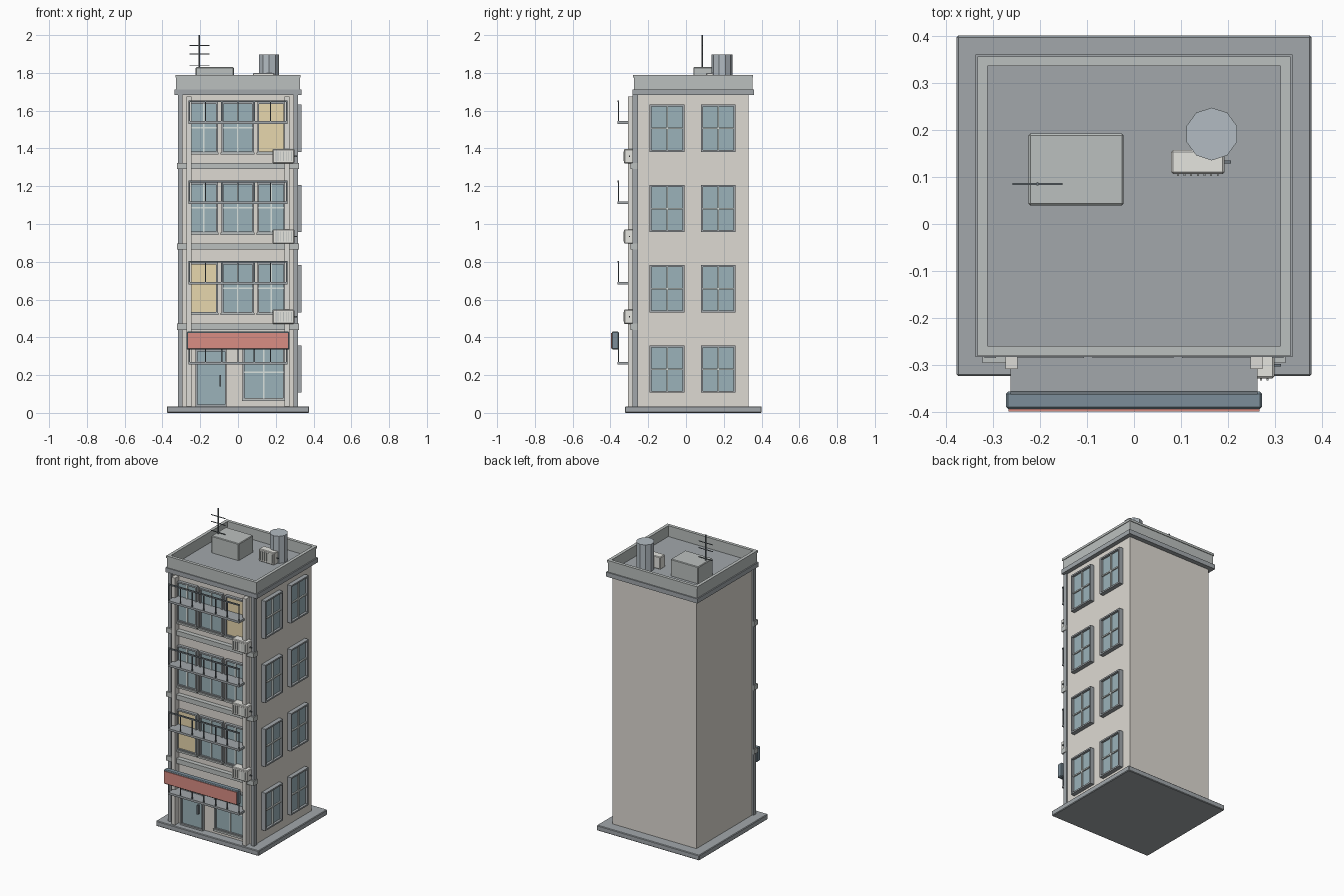
import bpy, bmesh, math
from mathutils import Matrix, Vector

if "Cube" in bpy.data.objects:
    bpy.data.objects.remove(bpy.data.objects["Cube"])

FRONT, SIDE = -0.265, 0.308      # wall planes
STOREY = 0.425

COLORS = {
    "wall": (0.73, 0.70, 0.65), "concrete": (0.50, 0.53, 0.52), "slab": (0.36, 0.39, 0.41),
    "trim": (0.72, 0.71, 0.67), "metal": (0.16, 0.19, 0.21), "glass": (0.33, 0.45, 0.49),
    "lit": (0.80, 0.68, 0.42), "bar": (0.70, 0.76, 0.74), "red": (0.70, 0.27, 0.23),
    "white": (0.78, 0.78, 0.74), "tank": (0.45, 0.50, 0.54), "sign": (0.20, 0.27, 0.32)}
MATS = {}
for key, rgb in COLORS.items():
    MATS[key] = bpy.data.materials.new(key)
    MATS[key].diffuse_color = (*rgb, 1)


def finish(name, bm, mat, bevel=0):
    mesh = bpy.data.meshes.new(name)
    bm.to_mesh(mesh)
    bm.free()
    mesh.materials.append(MATS[mat])
    ob = bpy.data.objects.new(name, mesh)
    bpy.context.collection.objects.link(ob)
    if bevel:
        mod = ob.modifiers.new("bevel", 'BEVEL')
        mod.width, mod.segments = bevel, 1
    return ob


def boxes(name, items, mat, bevel=0):
    """One object from boxes given as (x0, x1, y0, y1, z0, z1)."""
    bm = bmesh.new()
    for b in items:
        lo, hi = Vector(b[0::2]), Vector(b[1::2])
        m = Matrix.Translation((lo + hi) / 2) @ Matrix.Diagonal((*(hi - lo), 1))
        bmesh.ops.create_cube(bm, size=1, matrix=m)
    return finish(name, bm, mat, bevel)


def cylinder(name, x, y, z0, z1, r, sides, mat):
    bm = bmesh.new()
    bmesh.ops.create_cone(bm, cap_ends=True, segments=sides, radius1=r, radius2=r, depth=z1 - z0,
                          matrix=Matrix.Translation((x, y, (z0 + z1) / 2)))
    return finish(name, bm, mat)


def ring(x0, x1, y0, y1, z0, z1, t):
    """Four walls of thickness t around a rectangle."""
    return [(x0, x1, y0, y0 + t, z0, z1), (x0, x1, y1 - t, y1, z0, z1),
            (x0, x0 + t, y0 + t, y1 - t, z0, z1), (x1 - t, x1, y0 + t, y1 - t, z0, z1)]


def on_front(u0, u1, d0, d1, z0, z1):
    return (u0, u1, FRONT - d1, FRONT - d0, z0, z1)


def on_side(u0, u1, d0, d1, z0, z1):
    return (SIDE + d0, SIDE + d1, u0, u1, z0, z1)


def window(name, place, u0, u1, z0, z1, glass="glass", depth=0.02, cross=True):
    t, e = 0.01, 0.006
    boxes(name + "_frame", [
        place(u0, u0 + t, -e, depth, z0, z1), place(u1 - t, u1, -e, depth, z0, z1),
        place(u0 + t, u1 - t, -e, depth, z0, z0 + t), place(u0 + t, u1 - t, -e, depth, z1 - t, z1)], "slab")
    boxes(name + "_pane", [place(u0 + t, u1 - t, -e, depth * 0.45, z0 + t, z1 - t)], glass)
    if cross:
        um, zm = (u0 + u1) / 2, (z0 + z1) / 2
        boxes(name + "_bars", [
            place(um - 0.004, um + 0.004, 0, depth * 0.75, z0 + t, z1 - t),
            place(u0 + t, u1 - t, 0, depth * 0.75, zm - 0.004, zm + 0.004)], "bar")


def air_conditioner(name, x0, x1, y0, y1, z0, z1):
    boxes(name, [(x0, x1, y0, y1, z0, z1)], "white", 0.004)
    step = (x1 - x0) / 8
    boxes(name + "_grille", [(x0 + step * i - 0.002, x0 + step * i + 0.002, y0 - 0.004, y0 + 0.002,
                              z0 + 0.012, z1 - 0.012) for i in range(1, 8)], "concrete")
    ym, zm = (y0 + y1) / 2, (z0 + z1) / 2
    boxes(name + "_pipe", [(x1 - 0.004, x1 + 0.014, ym - 0.003, ym + 0.003, zm - 0.003, zm + 0.003)], "metal")


# Ground slab and main block
boxes("ground_slab", [(-0.377, 0.377, -0.323, 0.40, 0, 0.035)], "slab", 0.004)
boxes("main_block", [(-SIDE, SIDE, FRONT, 0.33, 0.03, 1.70)], "wall")

# Roof edge: cornice, parapet, coping and deck
boxes("cornice", [(-0.336, 0.336, -0.282, 0.36, 1.682, 1.712)], "slab")
boxes("roof_deck", [(-0.315, 0.315, -0.262, 0.338, 1.705, 1.718)], "slab")
boxes("parapet", ring(-0.328, 0.328, -0.276, 0.352, 1.71, 1.78, 0.017), "concrete")
boxes("parapet_coping", ring(-0.332, 0.332, -0.28, 0.356, 1.775, 1.79, 0.021), "concrete")

# Front columns, corner strips and storey bands
boxes("front_columns", [(s * 0.26 - 0.013, s * 0.26 + 0.013, -0.308, -0.26, 0.035, 1.675) for s in (-1, 1)], "trim")
boxes("corner_strips", [(s * 0.305 - 0.012, s * 0.305 + 0.012, -0.284, -0.255, 0.035, 1.685) for s in (-1, 1)], "slab")
boxes("storey_bands", [(-0.322, 0.322, -0.295, -0.255, 0.44 + STOREY * i, 0.472 + STOREY * i)
                       for i in range(3)], "concrete")

# Upper storeys: three front windows, sill and air conditioner each
bays = [(-0.255, -0.106), (-0.088, 0.084), (0.102, 0.25)]
for f in range(3):
    z = 0.525 + STOREY * f
    for b, (u0, u1) in enumerate(bays):
        lit = (f, b) in ((0, 0), (2, 2))
        window(f"front_window_{f}_{b}", on_front, u0, u1, z, z + 0.27, "lit" if lit else "glass", cross=not lit)
    boxes(f"front_sills_{f}", [on_front(u0 - 0.004, u1 + 0.004, -0.005, 0.027, z - 0.008, z + 0.004)
                               for u0, u1 in bays], "concrete")
    air_conditioner(f"air_conditioner_{f}", 0.183, 0.298, -0.328, -0.272, z - 0.054, z + 0.022)

# Balcony ledges with railings on every storey
for f in range(4):
    z = 0.255 + STOREY * f
    boxes(f"balcony_ledge_{f}", [(-0.262, 0.262, -0.362, FRONT + 0.005, z, z + 0.014)], "slab")
    rails = [(-0.262, 0.262, -0.362, -0.355, z + 0.116, z + 0.125)]
    for i in range(7):
        x = -0.258 + 0.086 * i
        rails.append((x - 0.003, x + 0.003, -0.361, -0.355, z + 0.012, z + 0.118))
    boxes(f"balcony_railing_{f}", rails, "metal")

# Side windows on the right wall
for f in range(4):
    z = 0.107 + STOREY * f
    for i, u in enumerate((-0.192, 0.079)):
        window(f"side_window_{f}_{i}", on_side, u, u + 0.183, z, z + 0.25, depth=0.028)

# Shop front: door, display window and signboard
window("shop_door", on_front, -0.225, -0.06, 0.035, 0.335, cross=False)
boxes("door_transom", [on_front(-0.215, -0.07, 0, 0.016, 0.262, 0.272)], "slab")
boxes("door_handle", [on_front(-0.098, -0.09, 0.005, 0.028, 0.14, 0.20)], "metal")
window("display_window", on_front, 0.025, 0.247, 0.07, 0.36)
boxes("display_sill", [on_front(0.02, 0.25, -0.005, 0.027, 0.062, 0.075)], "concrete")
boxes("sign_housing", [(-0.272, 0.272, -0.393, -0.356, 0.335, 0.43)], "sign", 0.005)
boxes("sign_face", [(-0.266, 0.266, -0.398, -0.39, 0.342, 0.423)], "red")

# Roof equipment
boxes("roof_hut", [(-0.224, -0.022, 0.039, 0.192, 1.71, 1.83)], "concrete", 0.004)
cylinder("water_tank", 0.165, 0.191, 1.71, 1.898, 0.056, 10, "tank")
air_conditioner("roof_air_conditioner", 0.079, 0.192, 0.106, 0.157, 1.718, 1.80)
cylinder("antenna_mast", -0.205, 0.085, 1.71, 2.0, 0.004, 6, "metal")
boxes("antenna_bars", [(-0.205 - 0.053, -0.205 + 0.053, 0.083, 0.087, z - 0.002, z + 0.002)
                       for z in (1.84, 1.90, 1.945)], "metal")

for m in bpy.data.materials:
    if m.users and not m.is_grease_pencil:
        m.use_nodes = True
        m.node_tree.nodes["Principled BSDF"].inputs["Base Color"].default_value = m.diffuse_color
